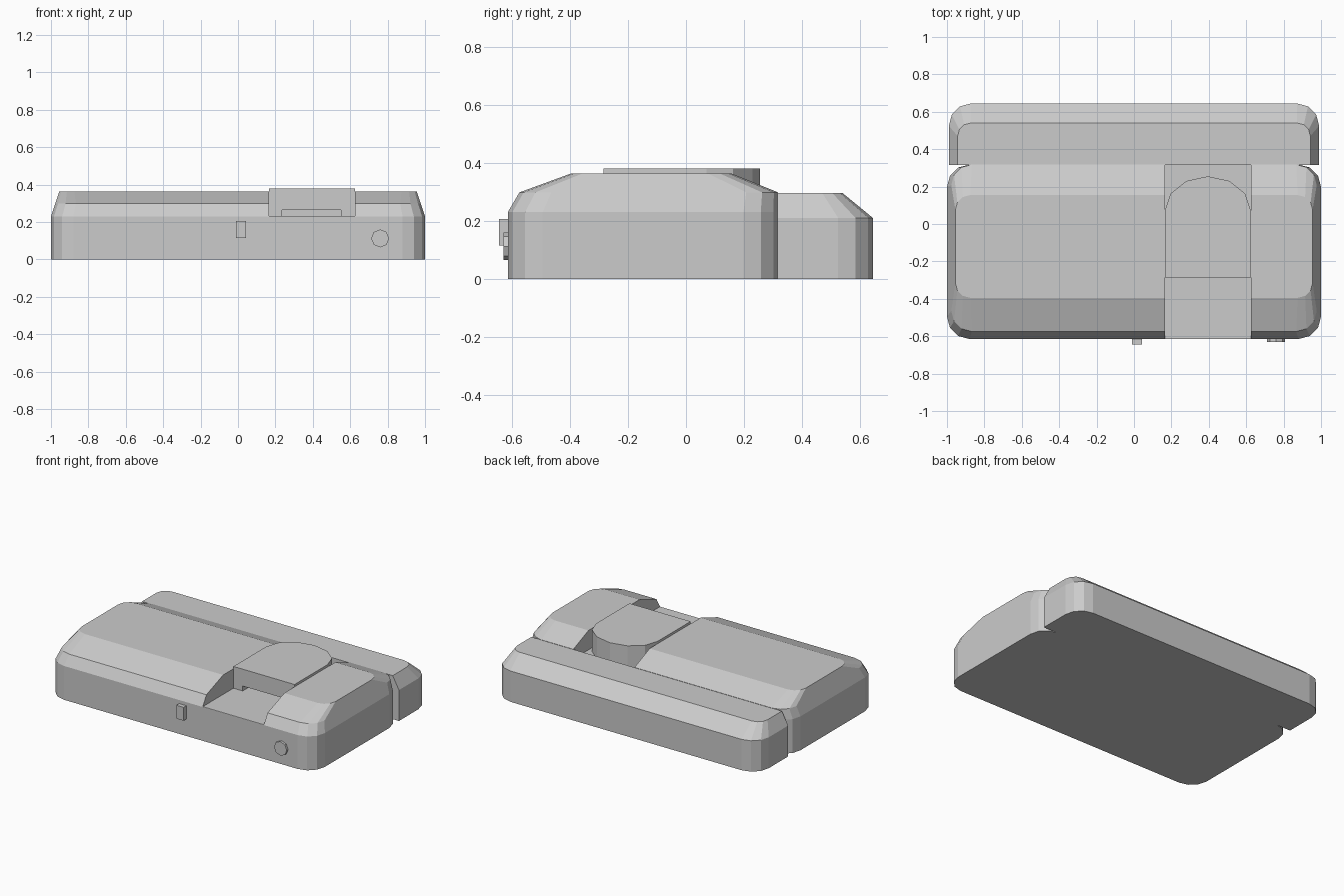
import bpy
import bmesh
from math import sin, cos, pi

if "Cube" in bpy.data.objects:
    bpy.data.objects.remove(bpy.data.objects["Cube"], do_unlink=True)

grey = bpy.data.materials.new("plain grey")
grey.use_nodes = True
COLOUR = (0.6, 0.6, 0.6, 1)
grey.diffuse_color = COLOUR
grey.node_tree.nodes["Principled BSDF"].inputs["Base Color"].default_value = COLOUR


def finish(name, bm):
    bmesh.ops.remove_doubles(bm, verts=bm.verts, dist=0.0005)
    bmesh.ops.recalc_face_normals(bm, faces=bm.faces)
    mesh = bpy.data.meshes.new(name)
    bm.to_mesh(mesh)
    bm.free()
    mesh.materials.append(grey)
    obj = bpy.data.objects.new(name, mesh)
    bpy.context.collection.objects.link(obj)
    return obj


def rounded(half, front, back, r_front, r_back, steps=3):
    """Rounded rectangle outline, counter-clockwise."""
    corners = [(half, back, r_back, 1, 1), (-half, back, r_back, -1, 1),
               (-half, front, r_front, -1, -1), (half, front, r_front, 1, -1)]
    points = []
    for quarter, (x, y, r, sx, sy) in enumerate(corners):
        for i in range(steps + 1):
            a = (quarter + i / steps) * pi / 2
            points.append((x - sx * r + r * cos(a), y - sy * r + r * sin(a)))
    return points


def loft(name, rings):
    """Skin a stack of (height, outline) rings and cap both ends."""
    bm = bmesh.new()
    loops = [[bm.verts.new((x, y, z)) for x, y in pts] for z, pts in rings]
    n = len(loops[0])
    for low, high in zip(loops, loops[1:]):
        for i in range(n):
            j = (i + 1) % n
            bm.faces.new((low[i], low[j], high[j], high[i]))
    bm.faces.new(loops[0][::-1])
    bm.faces.new(loops[-1])
    return finish(name, bm)


def box(name, x0, x1, y0, y1, z0, z1):
    outline = [(x0, y0), (x1, y0), (x1, y1), (x0, y1)]
    return loft(name, [(z0, outline), (z1, outline)])


def cut(target, cutter):
    mod = target.modifiers.new("cut", "BOOLEAN")
    mod.operation = "DIFFERENCE"
    mod.solver = "EXACT"
    mod.object = cutter
    cutter.hide_render = True
    cutter.display_type = "WIRE"


# Main body with a sloped lid
wall = rounded(1, -0.615, 0.318, 0.12, 0.12)
body = loft("main_body", [
    (0, wall), (0.23, wall),
    (0.298, rounded(0.977, -0.575, 0.318, 0.11, 0.11)),
    (0.364, rounded(0.955, -0.395, 0.155, 0.08, 0.08))])

# Channel running front to back across the lid
L, R = 0.165, 0.625
cut(body, box("channel_cutter", L, R, -0.8, 0.5, 0.232, 0.6))

# Rear block with chamfered back and sides
rear_wall = rounded(0.99, 0.316, 0.645, 0, 0.12)
loft("rear_block", [
    (0, rear_wall), (0.21, rear_wall),
    (0.296, rounded(0.943, 0.316, 0.54, 0, 0.07))])

# Raised housing in the channel, rounded at the back
mid, half = (L + R) / 2, (R - L) / 2
outline = [(L, -0.285), (R, -0.285)]
outline += [(mid + half * cos(i * pi / 6), 0.07 + 0.185 * sin(i * pi / 6))
            for i in range(7)]
housing = loft("raised_housing", [(0.225, outline), (0.38, outline)])
cut(housing, box("slot_cutter", 0.235, 0.55, -0.4, -0.1, 0.2, 0.265))

# Front latch and round button
box("front_latch", -0.012, 0.042, -0.645, -0.61, 0.115, 0.206)
bm = bmesh.new()
bmesh.ops.create_cone(bm, cap_ends=True, segments=8, radius1=0.048,
                      radius2=0.048, depth=0.03)
for v in bm.verts:
    x, y, z = v.co
    v.co = (0.76 + x, -0.615 + z, 0.112 + y)
finish("round_button", bm)
